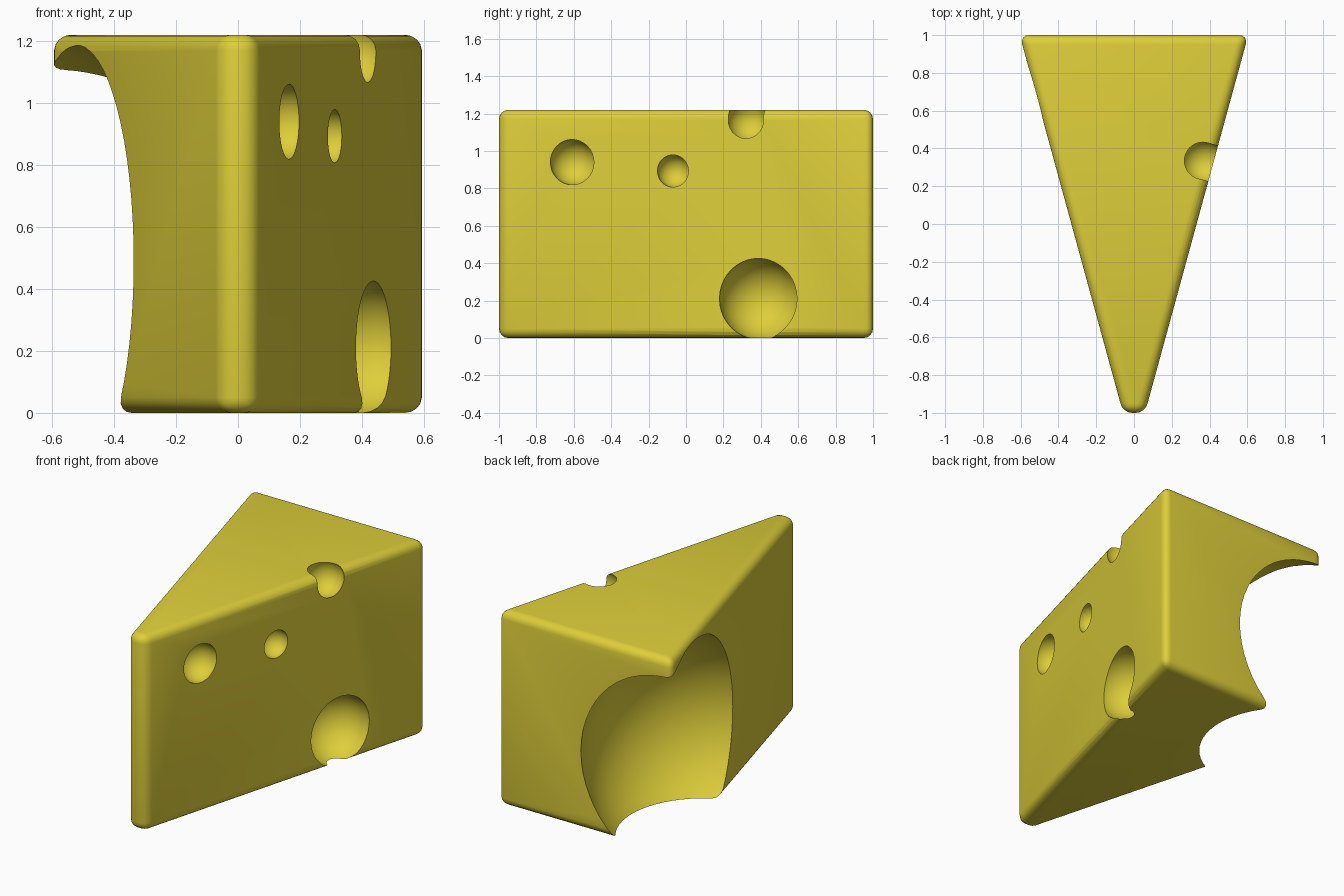
import bpy, bmesh

if "Cube" in bpy.data.objects:
    bpy.data.objects.remove(bpy.data.objects["Cube"])

# Material
mat = bpy.data.materials.new("cheese_yellow")
mat.diffuse_color = (0.73, 0.62, 0.042, 1)
mat.use_nodes = True
mat.node_tree.nodes["Principled BSDF"].inputs["Base Color"].default_value = mat.diffuse_color

# Wedge block: tapered prism with rounded edges
HEIGHT = 1.22
outline = [(-0.058, -1), (0.058, -1), (0.605, 1), (-0.605, 1)]
bm = bmesh.new()
base = bm.faces.new([bm.verts.new((x, y, 0)) for x, y in outline])
top = bmesh.ops.extrude_face_region(bm, geom=[base])["geom"]
bmesh.ops.translate(bm, vec=(0, 0, HEIGHT),
                    verts=[v for v in top if isinstance(v, bmesh.types.BMVert)])
bmesh.ops.recalc_face_normals(bm, faces=bm.faces)
bmesh.ops.bevel(bm, geom=bm.edges[:], offset=0.05, segments=4,
                profile=0.5, affect='EDGES', clamp_overlap=True)
mesh = bpy.data.meshes.new("cheese_wedge")
bm.to_mesh(mesh)
bm.free()
mesh.materials.append(mat)
wedge = bpy.data.objects.new("cheese_wedge", mesh)
bpy.context.collection.objects.link(wedge)


def carve(name, centre, radius, segments):
    """Subtract a sphere from the wedge."""
    bpy.ops.mesh.primitive_uv_sphere_add(segments=segments, ring_count=segments // 2,
                                         radius=radius, location=centre)
    cutter = bpy.context.object
    cutter.name = name
    cutter.hide_render = True
    cutter.data.materials.append(mat)
    mod = wedge.modifiers.new(name, 'BOOLEAN')
    mod.operation = 'DIFFERENCE'
    mod.solver = 'EXACT'
    mod.object = cutter
    bpy.ops.object.select_all(action='DESELECT')
    bpy.context.view_layer.objects.active = wedge
    wedge.select_set(True)
    bpy.ops.object.modifier_apply(modifier=name)
    bpy.data.objects.remove(cutter, do_unlink=True)


# Large hollow at the back left, then the holes of the right side
carve("back_hollow", (-0.59, 0.67, 0.49), 0.70, 64)
carve("lower_hole", (0.405, 0.395, 0.21), 0.218, 40)
carve("front_hole", (0.15, -0.605, 0.94), 0.122, 32)
carve("middle_hole", (0.295, -0.065, 0.893), 0.088, 32)
carve("top_hole", (0.365, 0.335, 1.165), 0.113, 32)

# Smooth shading with crisp hole rims
bpy.ops.object.select_all(action='DESELECT')
bpy.context.view_layer.objects.active = wedge
wedge.select_set(True)
bpy.ops.object.shade_smooth_by_angle(angle=0.6)
